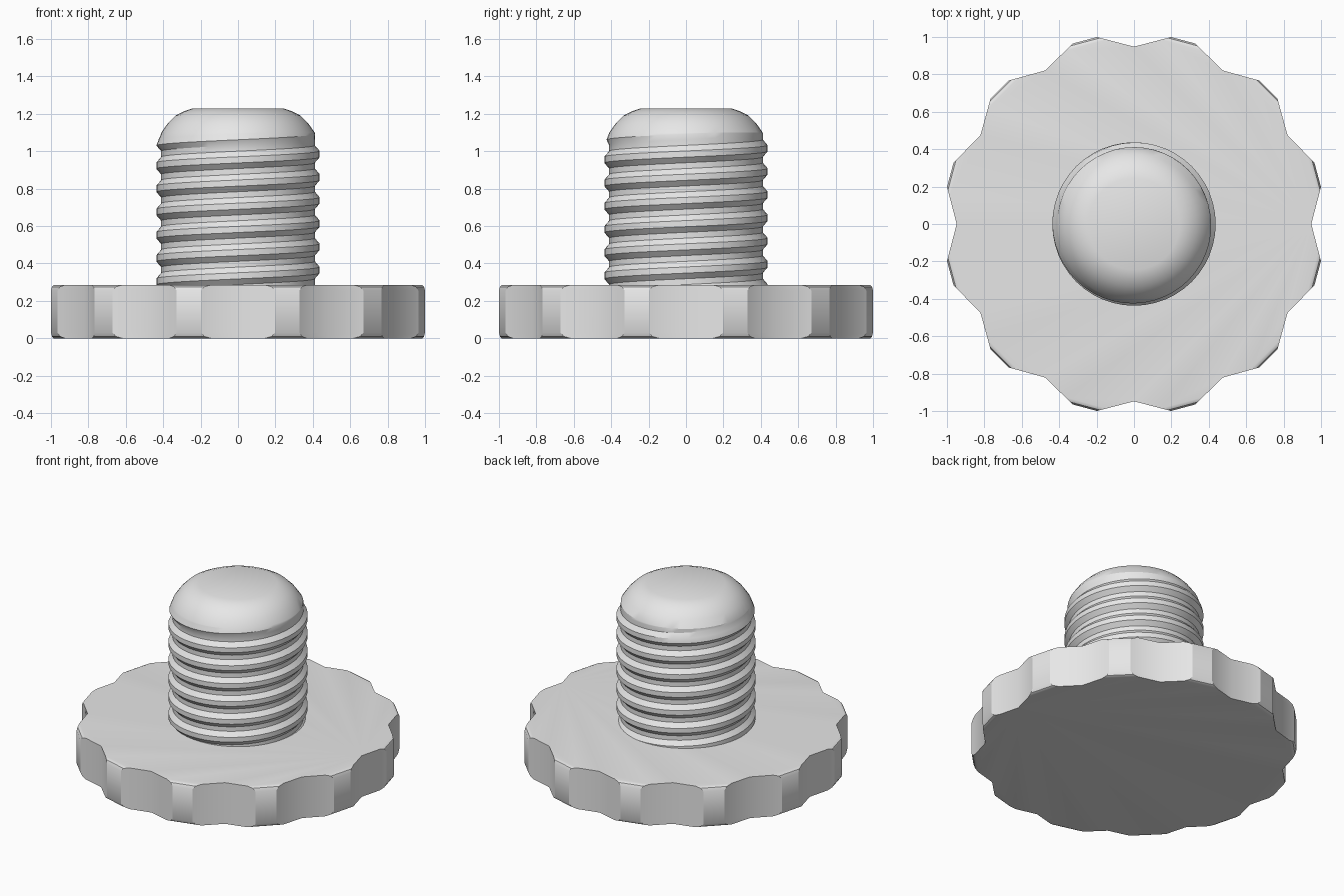
import bpy, bmesh, math

if "Cube" in bpy.data.objects:
    bpy.data.objects.remove(bpy.data.objects["Cube"])

grey = bpy.data.materials.new("light_grey")
grey.diffuse_color = (0.8, 0.8, 0.8, 1)
grey.use_nodes = True
grey.node_tree.nodes["Principled BSDF"].inputs["Base Color"].default_value = grey.diffuse_color


def finish(bm, name, angle):
    bmesh.ops.remove_doubles(bm, verts=bm.verts, dist=0.0002)
    bmesh.ops.recalc_face_normals(bm, faces=bm.faces)
    mesh = bpy.data.meshes.new(name)
    bm.to_mesh(mesh)
    bm.free()
    mesh.materials.append(grey)
    ob = bpy.data.objects.new(name, mesh)
    bpy.context.collection.objects.link(ob)
    bpy.ops.object.select_all(action='DESELECT')
    bpy.context.view_layer.objects.active = ob
    ob.select_set(True)
    bpy.ops.object.shade_smooth_by_angle(angle=math.radians(angle))
    return ob


def bridge(bm, low, high):
    n = len(low)
    return [bm.faces.new((low[i], low[(i + 1) % n], high[(i + 1) % n], high[i]))
            for i in range(n)]


# Grip: twelve flat lobes with shallow notches between, corners rounded on lobes only
LOBES, NOTCH, LOBE, HALF, H = 12, 0.948, 1.019, 3.8, 0.285


def grip_ring(bm, z, inset):
    ring = []
    for k in range(LOBES):
        notch_a = 30 * k
        for a, near in ((notch_a, None), (notch_a + 15 - HALF, notch_a),
                        (notch_a + 15 + HALF, notch_a + 30)):
            r = NOTCH if near is None else LOBE
            x, y = r * math.cos(math.radians(a)), r * math.sin(math.radians(a))
            if near is not None:  # slide the corner along the notch wall
                x += (NOTCH * math.cos(math.radians(near)) - x) * inset
                y += (NOTCH * math.sin(math.radians(near)) - y) * inset
            ring.append(bm.verts.new((x, y, z)))
    return ring


bm = bmesh.new()
levels = [(0, 0.27), (0.01, 0.09), (0.03, 0),
          (H - 0.03, 0), (H - 0.01, 0.09), (H, 0.27)]
rings = [grip_ring(bm, z, t) for z, t in levels]
for low, high in zip(rings, rings[1:]):
    bridge(bm, low, high)
    for i, (a, b) in enumerate(zip(low, high)):
        if i % 3:
            bm.edges.get((a, b)).smooth = False
bm.faces.new(rings[0])
bm.faces.new(rings[-1])
finish(bm, "grip_wheel", 32)

# Threaded shaft: helical ridge trimmed by the domed end
N, PITCH, ROOT, CREST = 48, 0.124, 0.411, 0.437
BOTTOM, SEAM = 0.2, 1.10
DOME = [(1.03, 0.437), (1.10, 0.410), (1.15, 0.375), (1.19, 0.335),
        (1.213, 0.290), (1.228, 0.245)]
RIDGE = [(-0.0465, ROOT), (-0.0165, CREST), (0.0165, CREST), (0.0465, ROOT)]


def dome_radius(z):
    if z <= DOME[0][0]:
        return DOME[0][1]
    for (z0, r0), (z1, r1) in zip(DOME, DOME[1:]):
        if z <= z1:
            return r0 + (r1 - r0) * (z - z0) / (z1 - z0)
    return DOME[-1][1]


bm = bmesh.new()
TURNS = 10
columns = []
for i in range(N):
    a = 2 * math.pi * i / N
    column = []
    for k in range(TURNS):
        for dz, r in RIDGE:
            z = 0.985 + PITCH * (k - 8 + i / N) + dz
            z = min(max(z, BOTTOM), SEAM)
            r = ROOT if z == BOTTOM else min(r, dome_radius(z))
            if z == SEAM:
                r = dome_radius(SEAM)
            column.append(bm.verts.new((r * math.cos(a), r * math.sin(a), z)))
    columns.append(column)
for i in range(N):
    # the last column joins the first one turn higher
    shift = len(RIDGE) if i == N - 1 else 0
    here, there = columns[i], columns[(i + 1) % N]
    for j in range(len(here) - 1 - shift):
        bm.faces.new((here[j], there[j + shift], there[j + 1 + shift], here[j + 1]))

# Rounded end of the shaft
rings = [[bm.verts.new((r * math.cos(2 * math.pi * i / N),
                        r * math.sin(2 * math.pi * i / N), z)) for i in range(N)]
         for z, r in DOME[1:]]
for low, high in zip(rings, rings[1:]):
    bridge(bm, low, high)
bm.faces.new(rings[-1])
bmesh.ops.dissolve_degenerate(bm, dist=0.0002, edges=bm.edges)
finish(bm, "threaded_shaft", 30)
